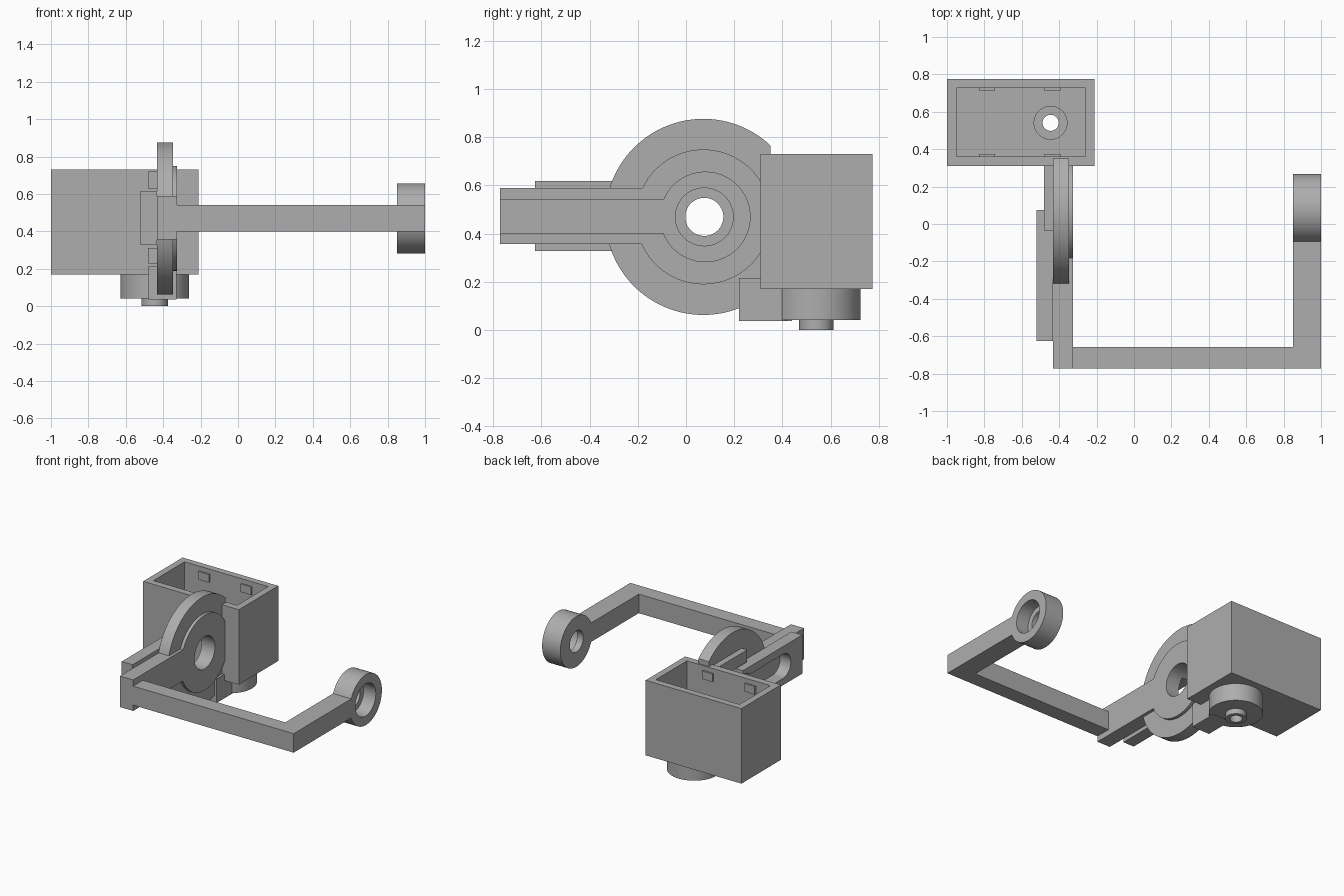
import bpy
from math import pi, radians
from mathutils import Matrix

old = bpy.data.objects.get("Cube")
if old:
    bpy.data.objects.remove(old, do_unlink=True)

grey = bpy.data.materials.new("plain_grey")
grey.use_nodes = True
COLOUR = (0.42, 0.42, 0.42, 1)
grey.diffuse_color = COLOUR
grey.node_tree.nodes["Principled BSDF"].inputs["Base Color"].default_value = COLOUR


def block(name, x, y, z):
    """Box given by its (low, high) range on each axis."""
    bpy.ops.mesh.primitive_cube_add(size=1)
    ob = bpy.context.object
    ob.name = name
    mid = [(a + b) / 2 for a, b in (x, y, z)]
    size = [b - a for a, b in (x, y, z)]
    ob.data.transform(Matrix.Translation(mid) @ Matrix.Diagonal((*size, 1)))
    ob.data.materials.append(grey)
    return ob


def cylinder(name, axis, span, centre, radius, sides=96):
    """Cylinder along X or Z; centre gives the other two coordinates."""
    bpy.ops.mesh.primitive_cylinder_add(vertices=sides, radius=radius, depth=span[1] - span[0])
    ob = bpy.context.object
    ob.name = name
    mid = sum(span) / 2
    if axis == "X":
        move = Matrix.Translation((mid, *centre)) @ Matrix.Rotation(pi / 2, 4, "Y")
    else:
        move = Matrix.Translation((*centre, mid))
    ob.data.transform(move)
    ob.data.materials.append(grey)
    return ob


def combine(base, operation, *tools):
    """Boolean each tool into the base, then drop the tools."""
    for tool in tools:
        tool.hide_render = True
        mod = base.modifiers.new("combine", "BOOLEAN")
        mod.operation = operation
        mod.solver = "EXACT"
        mod.object = tool
        bpy.context.view_layer.update()
        graph = bpy.context.evaluated_depsgraph_get()
        mesh = bpy.data.meshes.new_from_object(base.evaluated_get(graph))
        base.modifiers.clear()
        base.data = mesh
        bpy.data.objects.remove(tool, do_unlink=True)
    return base


def smooth(ob):
    bpy.ops.object.select_all(action="DESELECT")
    ob.select_set(True)
    bpy.context.view_layer.objects.active = ob
    bpy.ops.object.shade_smooth_by_angle(angle=radians(30))


PIVOT = (0.072, 0.469)
SHAFT = (-0.446, 0.541)

# Open housing with a stepped shaft sleeve beneath it
housing = block("housing", (-1, -0.21), (0.31, 0.775), (0.17, 0.73))
combine(housing, "DIFFERENCE",
        block("cavity", (-0.95, -0.26), (0.36, 0.727), (0.22, 0.8)))
combine(housing, "UNION",
        cylinder("sleeve", "Z", (0.04, 0.18), SHAFT, 0.183),
        cylinder("nozzle", "Z", (0, 0.06), SHAFT, 0.071))
combine(housing, "DIFFERENCE",
        cylinder("bore", "Z", (0.07, 0.3), SHAFT, 0.088),
        cylinder("shaft_hole", "Z", (-0.1, 0.3), SHAFT, 0.043))
smooth(housing)

# Retaining tabs inside the two long walls
for side, y in (("front", (0.355, 0.373)), ("back", (0.715, 0.73))):
    for place, x in (("right", -0.785), ("left", -0.435)):
        block(f"{side}_{place}_tab", (x - 0.043, x + 0.043), y, (0.635, 0.695))

# Large pivot disc, trimmed flat where it meets the housing
disc = cylinder("pivot_disc", "X", (-0.434, -0.348), PIVOT, 0.407, 128)
combine(disc, "DIFFERENCE",
        block("trim", (-0.6, -0.2), (0.35, 0.6), (0, 1)),
        cylinder("hole", "X", (-0.6, -0.2), PIVOT, 0.12))
smooth(disc)

# Arm with a raised round plate over the disc
arm = cylinder("pivot_arm", "X", (-0.36, -0.325), PIVOT, 0.28)
combine(arm, "UNION",
        block("beam", (-0.434, -0.325), (-0.772, 0.07), (0.357, 0.588)))
combine(arm, "DIFFERENCE",
        cylinder("hole", "X", (-0.6, -0.2), PIVOT, 0.12))
smooth(arm)

# Slotted backing plate on the outer side of the arm
plate = block("backing_plate", (-0.522, -0.432), (-0.626, 0.075), (0.328, 0.617))
slot = cylinder("slot_end", "X", (-0.6, -0.434), (-0.4, PIVOT[1]), 0.09)
combine(plate, "DIFFERENCE", slot,
        block("slot", (-0.6, -0.434), (-0.4, 0.2), (0.379, 0.559)),
        cylinder("hole", "X", (-0.6, -0.4), PIVOT, 0.12))
smooth(plate)

# Guide bars above and below the backing plate, and the lower bracket
for name, z in (("upper_guide", (0.63, 0.72)), ("lower_guide", (0.228, 0.312))):
    block(name, (-0.48, -0.434), (-0.036, 0.32), z)
block("lower_bracket", (-0.478, -0.33), (0.22, 0.44), (0.036, 0.215))

# Cross bar and far arm ending in a counterbored ring
handle = block("handle", (-0.33, 1), (-0.772, -0.657), (0.4, 0.542))
combine(handle, "UNION",
        block("far_arm", (0.85, 1), (-0.772, 0.07), (0.4, 0.542)),
        cylinder("ring", "X", (0.85, 1), (0.08, 0.469), 0.188))
combine(handle, "DIFFERENCE",
        cylinder("counterbore", "X", (0.9, 1.1), (0.076, 0.469), 0.12),
        cylinder("hole", "X", (0.7, 1.1), (0.076, 0.469), 0.079))
smooth(handle)
